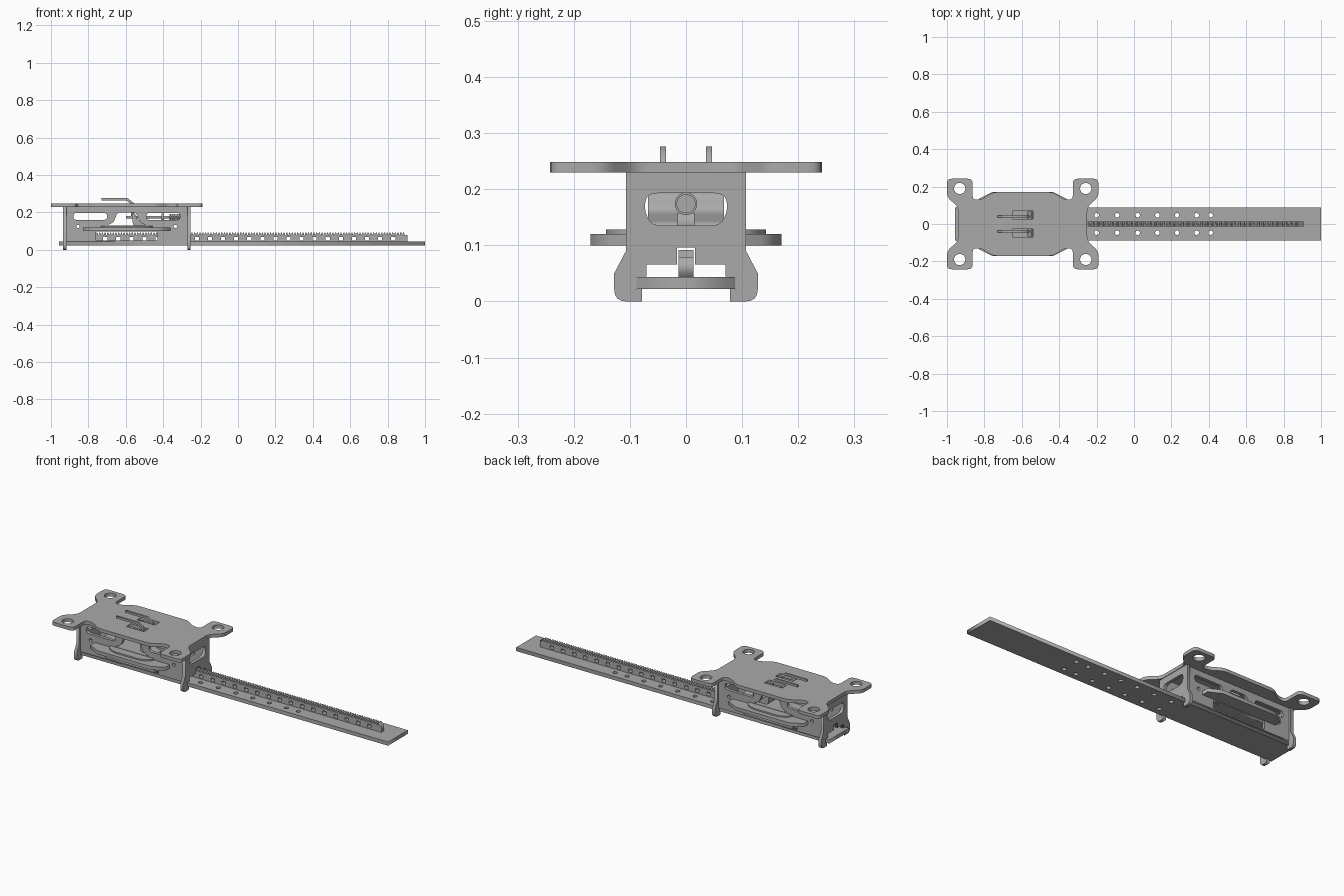
import bpy, math
from mathutils import Matrix, Vector

cube = bpy.data.objects.get("Cube")
if cube:
    bpy.data.objects.remove(cube)

grey = bpy.data.materials.new("plain_grey")
grey.use_nodes = True
tone = (0.4, 0.4, 0.4, 1)
grey.diffuse_color = tone
grey.node_tree.nodes["Principled BSDF"].inputs["Base Color"].default_value = tone

MID = -0.595   # centre of the carriage along the bar
AXES = {"xy": ((1, 0, 0), (0, 1, 0)), "xz": ((1, 0, 0), (0, 0, 1)), "yz": ((0, 1, 0), (0, 0, 1))}


def rounded(points, r, steps=4):
    """Round every corner of a closed polygon."""
    out = []
    pts = [Vector(p) for p in points]
    for i, p in enumerate(pts):
        a, b = pts[i - 1] - p, pts[(i + 1) % len(pts)] - p
        start = p + a.normalized() * min(r, a.length * 0.45)
        end = p + b.normalized() * min(r, b.length * 0.45)
        for k in range(steps + 1):
            t = k / steps
            out.append(start * (1 - t) ** 2 + p * 2 * t * (1 - t) + end * t * t)
    return out


def circle(u, v, r, n=20):
    return [(u + r * math.cos(math.tau * k / n), v + r * math.sin(math.tau * k / n)) for k in range(n)]


def rect(u0, u1, v0, v1):
    return [(u0, v0), (u1, v0), (u1, v1), (u0, v1)]


def mirrored(half):
    """Close a half outline by mirroring its first coordinate."""
    return list(half) + [(-u, v) for u, v in reversed(half)]


def plate(name, loops, plane, centre, thick):
    """Extrude an outline with holes; centre is the 3D position of its origin."""
    curve = bpy.data.curves.new(name, "CURVE")
    curve.dimensions = "2D"
    curve.fill_mode = "BOTH"
    curve.extrude = thick / 2
    for loop in loops:
        spline = curve.splines.new("POLY")
        spline.points.add(len(loop) - 1)
        for point, (u, v) in zip(spline.points, loop):
            point.co = (u, v, 0, 1)
        spline.use_cyclic_u = True
    temp = bpy.data.objects.new(name + "_curve", curve)
    bpy.context.collection.objects.link(temp)
    graph = bpy.context.evaluated_depsgraph_get()
    mesh = bpy.data.meshes.new_from_object(temp.evaluated_get(graph))
    bpy.data.objects.remove(temp)
    a, b = (Vector(w) for w in AXES[plane])
    turn = Matrix((a, b, a.cross(b))).transposed().to_4x4()
    mesh.transform(Matrix.Translation(centre) @ turn)
    mesh.materials.clear()
    mesh.materials.append(grey)
    obj = bpy.data.objects.new(name, mesh)
    bpy.context.collection.objects.link(obj)
    return obj


def rod(name, x0, x1, z, r):
    bpy.ops.mesh.primitive_cylinder_add(vertices=24, radius=r, depth=x1 - x0,
                                        location=((x0 + x1) / 2, 0, z), rotation=(0, math.pi / 2, 0))
    obj = bpy.context.object
    obj.name = name
    obj.data.materials.append(grey)
    bpy.ops.object.shade_smooth_by_angle()


# Long base bar with paired holes
holes = [circle(x, s * 0.047, 0.012) for x in (-0.2, -0.09, 0.02, 0.125, 0.23, 0.335, 0.41) for s in (-1, 1)]
plate("base_bar", [rect(-0.957, 1, -0.088, 0.088)] + holes, "xy", (0, 0, 0.033), 0.021)

# Toothed rack with a row of square openings
start, end, pitch = -0.76, 0.905, 0.0145
teeth = []
x = start
while x + pitch <= end:
    teeth += [(x, 0.079), (x + pitch * 0.25, 0.092), (x + pitch * 0.6, 0.092), (x + pitch * 0.85, 0.079)]
    x += pitch
openings = [rect(c - 0.011, c + 0.011, 0.05, 0.068) for c in (start + 0.05 + 0.07 * k for k in range(23))]
plate("rack", [[(end, 0.042), (start, 0.042)] + teeth + [(end, 0.079)]] + openings, "xz", (0, 0, 0), 0.026)

# Top plate with four eared corners, tab slots and hook openings
quarter = [(0.345, 0.09), (0.405, 0.145), (0.405, 0.242), (0.268, 0.242),
           (0.268, 0.13), (0.222, 0.13), (0.162, 0.17)]
half = [(u, -v) for u, v in reversed(quarter)] + quarter
top_holes = []
for s in (-1, 1):
    top_holes += [circle(d * 0.337, s * 0.19, 0.03, 28) for d in (-1, 1)]
    top_holes.append(rect(-0.055, 0.055, *sorted((s * 0.028, s * 0.07))))
plate("top_plate", [rounded(mirrored(half), 0.025)] + top_holes, "xy", (MID, 0, 0.239), 0.019)

# Upright end plates with feet and a window
end_half = [(0.107, 0.23), (0.107, 0.09), (0.128, 0.05)]
foot = rounded([(0.128, 0.05), (0.128, 0), (0.078, 0)], 0.022)[5:10]
end_half += foot + [(0.078, 0), (0.078, 0.022), (0.09, 0.022), (0.09, 0.044), (0.07, 0.044),
                    (0.07, 0.066), (0.016, 0.066), (0.016, 0.096)]
window = rounded(mirrored([(0.069, 0.193), (0.075, 0.165), (0.062, 0.135)]), 0.02)
for name, x in (("left_end_plate", -0.262), ("right_end_plate", -0.927)):
    plate(name, [mirrored(end_half), window], "yz", (x, 0, 0), 0.018)

# Side walls with grip slots, a flared opening and a rack window
wall_holes = [rounded(mirrored([(0.11, 0.13), (0.07, 0.145), (0.05, 0.2)]), 0.02), rect(-0.165, 0.165, 0.051, 0.097)]
for d in (-1, 1):
    wall_holes.append(rounded(rect(*sorted((d * 0.105, d * 0.285)), 0.16, 0.197), 0.018))
    wall_holes.append(circle(d * 0.26, 0.125, 0.009))
for name, s in (("front_wall", -1), ("back_wall", 1)):
    plate(name, [rect(-0.325, 0.325, 0.044, 0.23)] + wall_holes, "xz", (MID, s * 0.087, 0), 0.018)

# Grip shelf with chamfered ends and a thinner pad on it
shelf_half = [(0.235, -0.135), (0.235, 0.135), (0.165, 0.17), (0.165, 0.17)]
shelf = [(0.165, -0.17), (0.235, -0.135), (0.235, 0.135), (0.165, 0.17)]
plate("grip_shelf", [mirrored(shelf)], "xy", (MID, 0, 0.11), 0.02)
pad = [(0.09, -0.143), (0.14, -0.11), (0.14, 0.11), (0.09, 0.143)]
plate("grip_pad", [rounded(mirrored(pad), 0.03)], "xy", (MID, 0, 0.124), 0.008)

# Curved release lever across the carriage
lever = [(-0.57, 0.195), (-0.55, 0.195), (-0.54, 0.16), (-0.47, 0.14), (-0.47, 0.128), (-0.56, 0.128)]
plate("release_lever", [rounded(lever, 0.015)], "xz", (0, 0, 0), 0.136)

# Hooks rising through the top plate
hook = [(-0.73, 0.264), (-0.73, 0.276), (-0.59, 0.276), (-0.557, 0.25), (-0.557, 0.18),
        (-0.572, 0.18), (-0.572, 0.245), (-0.597, 0.264)]
for name, y in (("front_hook", -0.041), ("back_hook", 0.041)):
    plate(name, [hook], "xz", (0, y, 0), 0.011)

# Adjusting screw, ribbed spring and toothed pawl
rod("screw_shaft", -0.6, -0.31, 0.174, 0.007)
rod("screw_head", -0.41, -0.395, 0.174, 0.02)
for k in range(6):
    rod("spring_coil", -0.365 + k * 0.01, -0.358 + k * 0.01, 0.174, 0.017)
plate("pawl", [rect(-0.5, -0.43, 0.12, 0.158)], "xz", (0, 0, 0), 0.03)
